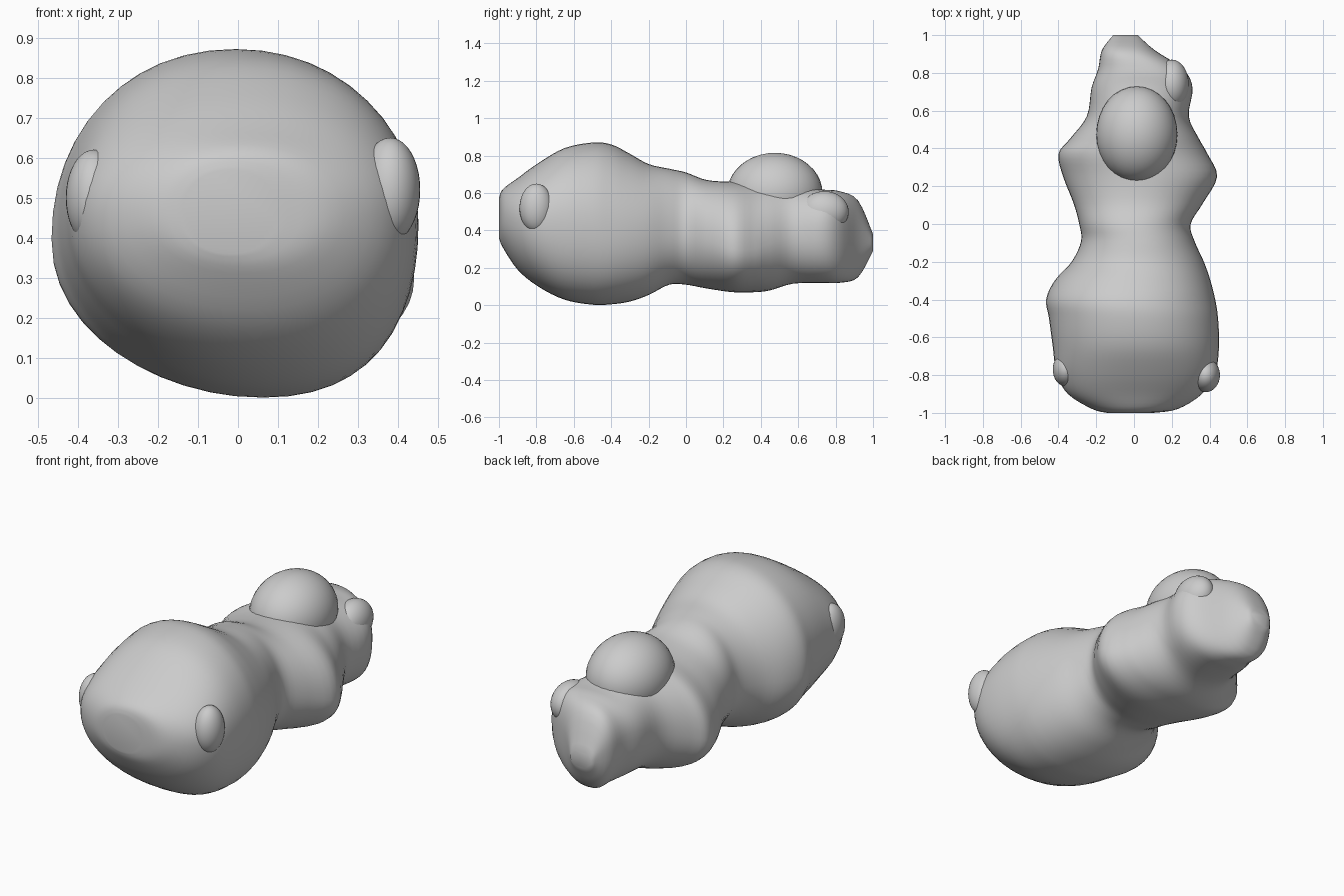
import bpy, bmesh, math

if "Cube" in bpy.data.objects:
    bpy.data.objects.remove(bpy.data.objects["Cube"])

grey = bpy.data.materials.new("stone grey")
grey.diffuse_color = (0.6, 0.6, 0.6, 1)
grey.use_nodes = True
grey.node_tree.nodes["Principled BSDF"].inputs["Base Color"].default_value = grey.diffuse_color

# body stations: y, left x, right x, bottom z, top z, height of widest point
STATIONS = [
    (-1.00, -0.14, 0.10, 0.36, 0.57, 0.46),
    (-0.98, -0.22, 0.23, 0.31, 0.62, 0.46),
    (-0.90, -0.35, 0.36, 0.19, 0.68, 0.46),
    (-0.79, -0.41, 0.43, 0.10, 0.76, 0.45),
    (-0.65, -0.43, 0.45, 0.03, 0.84, 0.44),
    (-0.50, -0.45, 0.445, 0.003, 0.87, 0.42),
    (-0.40, -0.465, 0.43, 0.005, 0.86, 0.39),
    (-0.30, -0.42, 0.405, 0.02, 0.81, 0.38),
    (-0.20, -0.33, 0.37, 0.055, 0.755, 0.38),
    (-0.09, -0.28, 0.32, 0.11, 0.73, 0.38),
    (0.00, -0.29, 0.30, 0.11, 0.71, 0.38),
    (0.11, -0.32, 0.365, 0.09, 0.67, 0.35),
    (0.25, -0.375, 0.44, 0.07, 0.66, 0.30),
    (0.37, -0.40, 0.39, 0.07, 0.66, 0.30),
    (0.45, -0.34, 0.345, 0.08, 0.66, 0.33),
    (0.57, -0.25, 0.29, 0.115, 0.65, 0.37),
    (0.72, -0.225, 0.31, 0.12, 0.62, 0.40),
    (0.82, -0.19, 0.26, 0.12, 0.61, 0.40),
    (0.92, -0.17, 0.11, 0.15, 0.56, 0.38),
    (1.00, -0.11, 0.02, 0.29, 0.38, 0.335),
]
SIDES = 48
STEPS = 4


def spline(a, b, c, d, t):
    return 0.5 * (2 * b + (c - a) * t + (2 * a - 5 * b + 4 * c - d) * t * t
                  + (3 * b - a - 3 * c + d) * t ** 3)


def smooth_rows(rows):
    out = []
    for i in range(len(rows) - 1):
        p = [rows[max(0, min(len(rows) - 1, i + k))] for k in (-1, 0, 1, 2)]
        for s in range(STEPS):
            out.append([spline(*v, s / STEPS) for v in zip(*p)])
    return out + [list(rows[-1])]


def finish(name, bm):
    bmesh.ops.recalc_face_normals(bm, faces=bm.faces)
    mesh = bpy.data.meshes.new(name)
    bm.to_mesh(mesh)
    bm.free()
    for p in mesh.polygons:
        p.use_smooth = True
    mesh.materials.append(grey)
    obj = bpy.data.objects.new(name, mesh)
    bpy.context.collection.objects.link(obj)
    return obj


def power(v, e):
    return math.copysign(abs(v) ** e, v)


# body: big round front, pinched waist, wide-hipped middle and narrow back end
bm = bmesh.new()
rings = []
for y, xl, xr, zb, zt, zw in smooth_rows(STATIONS):
    ring = []
    back = min(1, max(0, (y - 0.55) / 0.2))
    for k in range(SIDES):
        a = 2 * math.pi * k / SIDES
        e = 0.95 - 0.12 * back
        c, s = power(math.cos(a), e), power(math.sin(a), e)
        x = (xl + xr) / 2 + c * (xr - xl) / 2
        # underside of the front ball leans to the right
        if y < 0 and s < 0:
            x += 0.07 * s * s * min(1, -y / 0.4) * min(1, (1 + y) / 0.3)
        z = zw + s * ((zt - zw) if s > 0 else (zw - zb))
        ring.append(bm.verts.new((x, y, z)))
    rings.append(ring)
for r0, r1 in zip(rings, rings[1:]):
    for k in range(SIDES):
        j = (k + 1) % SIDES
        bm.faces.new((r0[k], r0[j], r1[j], r1[k]))
bm.faces.new(rings[0])
bm.faces.new(rings[-1])
finish("body", bm)


# rounded lumps: centre and radii
def lump(name, centre, radii, tilt=0):
    b = bmesh.new()
    bmesh.ops.create_uvsphere(b, u_segments=32, v_segments=20, radius=1)
    for v in b.verts:
        v.co = [v.co[i] * radii[i] for i in range(3)]
    o = finish(name, b)
    o.location = centre
    o.rotation_euler.x = tilt


# dome on top, overhanging slightly at the back
lump("top_dome", (0.015, 0.475, 0.60), (0.215, 0.255, 0.215))
# small knobs on the front ball
lump("right_knob", (0.38, -0.80, 0.52), (0.075, 0.09, 0.13))
lump("left_knob", (-0.36, -0.77, 0.50), (0.07, 0.09, 0.12))
# raised corner beside the dome
lump("back_corner", (0.20, 0.74, 0.50), (0.09, 0.13, 0.11))
